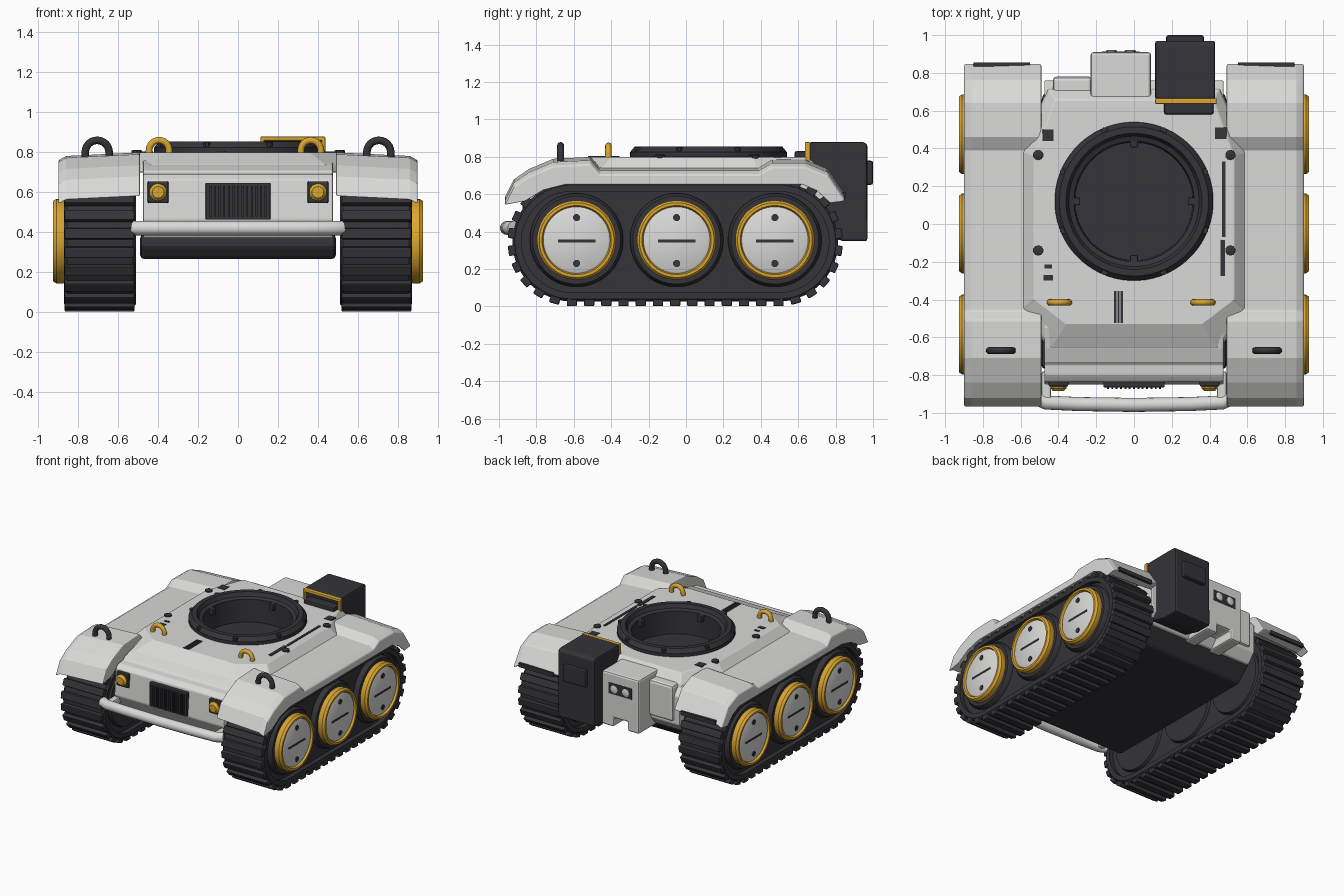
import bpy, bmesh, math
from mathutils import Vector, Matrix

if "Cube" in bpy.data.objects:
    bpy.data.objects.remove(bpy.data.objects["Cube"])


def material(name, rgb):
    m = bpy.data.materials.new(name)
    m.diffuse_color = (*rgb, 1)
    m.use_nodes = True
    m.node_tree.nodes["Principled BSDF"].inputs["Base Color"].default_value = m.diffuse_color
    return m


WHITE = material("light_grey_paint", (0.70, 0.70, 0.69))
DARK = material("dark_rubber_metal", (0.034, 0.034, 0.041))
YELLOW = material("yellow_paint", (0.70, 0.38, 0.03))


def make(name, bm, mat, bevel=0.0, smooth=None):
    bmesh.ops.recalc_face_normals(bm, faces=bm.faces)
    me = bpy.data.meshes.new(name)
    bm.to_mesh(me)
    bm.free()
    me.materials.append(mat)
    ob = bpy.data.objects.new(name, me)
    bpy.context.collection.objects.link(ob)
    if smooth:
        me.shade_smooth()
        me.set_sharp_from_angle(angle=math.radians(smooth))
    if bevel:
        b = ob.modifiers.new("bevel", 'BEVEL')
        b.width, b.segments, b.limit_method = bevel, 2, 'ANGLE'
    return ob


def loft(name, rings, mat, bevel=0.0, smooth=None, loop=False):
    bm = bmesh.new()
    vs = [[bm.verts.new(p) for p in r] for r in rings]
    n = len(vs[0])
    pairs = list(zip(vs, vs[1:])) + ([(vs[-1], vs[0])] if loop else [])
    for a, b in pairs:
        for i in range(n):
            j = (i + 1) % n
            bm.faces.new((a[i], a[j], b[j], b[i]))
    if not loop:
        bm.faces.new(vs[0])
        bm.faces.new(vs[-1])
    return make(name, bm, mat, bevel, smooth)


def add_box(bm, size, mtx):
    bmesh.ops.create_cube(bm, size=1, matrix=mtx @ Matrix.Diagonal((*size, 1)))


def box(name, c, size, mat, bevel=0.0):
    bm = bmesh.new()
    add_box(bm, size, Matrix.Translation(c))
    return make(name, bm, mat, bevel)


def prism_x(name, yz, x0, x1, mat, bevel=0.0, smooth=None):
    return loft(name, [[(x, y, z) for y, z in yz] for x in (x0, x1)], mat, bevel, smooth)


def lathe(name, prof, c, axis, mat, n=48, sign=1):
    # profile of (radius, height along axis)
    rings = []
    for r, h in prof:
        ring = []
        for i in range(n):
            a = 2 * math.pi * (i + 0.5) / n
            u, v, h2 = r * math.cos(a), r * math.sin(a), h * sign
            off = {'x': (h2, u, v), 'y': (u, h2, v), 'z': (u, v, h2)}[axis]
            ring.append(Vector(c) + Vector(off))
        rings.append(ring)
    return loft(name, rings, mat, smooth=35)


def sweep(name, path, r, side, mat, n=12):
    path, b, rings = [Vector(p) for p in path], Vector(side), []
    for i, p in enumerate(path):
        t = (path[min(i + 1, len(path) - 1)] - path[max(i - 1, 0)]).normalized()
        nrm = t.cross(b)
        rings.append([p + r * (nrm * math.cos(2 * math.pi * k / n) + b * math.sin(2 * math.pi * k / n))
                      for k in range(n)])
    return loft(name, rings, mat, smooth=40)


def hook(name, x, y, z, R, r, mat):
    arc = [(x - R * math.cos(math.pi * i / 12), y, z + R * math.sin(math.pi * i / 12)) for i in range(13)]
    sweep(name, [(x - R, y, z - 0.06)] + arc + [(x + R, y, z - 0.06)], r, (0, 1, 0), mat)


# Running gear
YF, YR, ZC = -0.61, 0.495, 0.345


def stadium(R, n=20):
    front = [(YF + R * math.cos(a), ZC + R * math.sin(a))
             for a in (math.pi / 2 + math.pi * i / n for i in range(n + 1))]
    rear = [(YR + R * math.cos(a), ZC + R * math.sin(a))
            for a in (-math.pi / 2 + math.pi * i / n for i in range(n + 1))]
    return front + rear


def stadium_at(s, R):
    # point and outward angle at distance s around the track
    L, H = YR - YF, math.pi * R
    if s < L:
        return YF + s, ZC - R, -math.pi / 2
    s -= L
    if s < H:
        a = -math.pi / 2 + s / R
        return YR + R * math.cos(a), ZC + R * math.sin(a), a
    s -= H
    if s < L:
        return YR - s, ZC + R, math.pi / 2
    a = math.pi / 2 + (s - L) / R
    return YF + R * math.cos(a), ZC + R * math.sin(a), a


# fender side profile (y, z): raised front and rear ends, lower middle
FENDER = [(-0.97, 0.58), (-0.92, 0.68), (-0.84, 0.735), (-0.71, 0.79), (-0.51, 0.80), (-0.46, 0.745),
          (0.39, 0.745), (0.46, 0.785), (0.64, 0.785), (0.76, 0.735), (0.85, 0.60), (0.77, 0.59),
          (0.70, 0.655), (0.62, 0.69), (-0.64, 0.69), (-0.76, 0.66), (-0.86, 0.60)]

for s, tag in ((-1, "left"), (1, "right")):
    band = [[(s * x, y, z) for y, z in stadium(R)]
            for R, x in ((0.305, 0.87), (0.318, 0.855), (0.318, 0.525), (0.305, 0.51), (0.27, 0.51), (0.27, 0.87))]
    loft(tag + "_track_band", band, DARK, smooth=30, loop=True)
    prism_x(tag + "_track_plate", stadium(0.29), s * 0.545, s * 0.835, DARK, smooth=30)
    bm = bmesh.new()
    count, R = 46, 0.322
    total = 2 * (YR - YF) + 2 * math.pi * R
    for i in range(count):
        y, z, a = stadium_at(total * i / count, R)
        add_box(bm, (0.35, 0.042, 0.055),
                Matrix.Translation((s * 0.693, y, z)) @ Matrix.Rotation(a, 4, 'X'))
    make(tag + "_track_lugs", bm, DARK, bevel=0.006)
    # wheels with yellow rims, pale covers, slot and two bolts
    for y in (-0.585, -0.05, 0.475):
        c = (0, y, 0.355)
        lathe(tag + "_wheel", [(0.24, 0.525), (0.25, 0.55), (0.25, 0.85), (0.235, 0.872)], c, 'x', DARK, sign=s)
        lathe(tag + "_wheel_rim", [(0.20, 0.85), (0.212, 0.875), (0.212, 0.91), (0.20, 0.927), (0.185, 0.927),
                                   (0.176, 0.905)], c, 'x', YELLOW, sign=s)
        lathe(tag + "_wheel_cover", [(0.178, 0.88), (0.178, 0.912), (0.168, 0.918)], c, 'x', WHITE, sign=s)
        box(tag + "_wheel_slot", (s * 0.918, y, 0.35), (0.006, 0.20, 0.014), DARK)
        for dz in (-0.125, 0.12):
            lathe(tag + "_wheel_bolt", [(0.02, 0.912), (0.02, 0.923)], (0, y, 0.355 + dz), 'x', DARK, 8, s)
    # fender, sloping down outwards, with chamfered outer edge
    rings = [[(s * x, y, z - k) for y, z in FENDER] for x, k in ((0.49, 0.0), (0.86, 0.018), (0.90, 0.04))]
    loft(tag + "_fender", rings, WHITE, bevel=0.008)
    box(tag + "_fender_rear_strip", (s * 0.70, 0.845, 0.595), (0.30, 0.02, 0.03), DARK)
    hook(tag + "_fender_hook", s * 0.705, -0.67, 0.80, 0.06, 0.019, DARK)

# Hull
hull = prism_x("hull_body", [(-0.55, 0.76), (-0.66, 0.735), (-0.73, 0.71), (-0.745, 0.695), (-0.80, 0.69),
                             (-0.835, 0.665), (-0.85, 0.46), (-0.80, 0.37), (0.70, 0.37), (0.76, 0.44),
                             (0.76, 0.66), (0.71, 0.72)], -0.475, 0.475, WHITE)


def outline(half, z):
    return [(x, y, z) for x, y in half] + [(-x, y, z) for x, y in reversed(half)]


deck = loft("upper_deck", [
    outline([(0.45, -0.67), (0.60, -0.46), (0.60, 0.38), (0.46, 0.72)], 0.70),
    outline([(0.44, -0.66), (0.59, -0.45), (0.59, 0.38), (0.45, 0.71)], 0.735),
    outline([(0.36, -0.53), (0.53, -0.40), (0.53, 0.36), (0.42, 0.66)], 0.80)], WHITE)
cutter = lathe("ring_cutter", [(0.332, 0.61), (0.332, 0.95)], (0, 0.12, 0), 'z', DARK, 64)
cutter.hide_render = True
cutter.hide_set(True)
for ob in (hull, deck):
    m = ob.modifiers.new("ring_hole", 'BOOLEAN')
    m.object, m.operation, m.solver = cutter, 'DIFFERENCE', 'EXACT'
    b = ob.modifiers.new("bevel", 'BEVEL')
    b.width, b.segments, b.limit_method = 0.008, 2, 'ANGLE'
prism_x("belly", [(-0.76, 0.39), (-0.77, 0.33), (-0.72, 0.265), (0.58, 0.265), (0.70, 0.39)],
        -0.49, 0.49, DARK, bevel=0.02)

# Turret ring and well
lathe("turret_ring", [(0.325, 0.60), (0.335, 0.79), (0.42, 0.79), (0.42, 0.825), (0.395, 0.855), (0.36, 0.855),
                      (0.345, 0.825), (0.318, 0.815), (0.312, 0.64)], (0, 0.12, 0), 'z', DARK, 64)
for i in range(4):
    a = i * math.pi / 2
    box("ring_tab", (0.305 * math.cos(a), 0.12 + 0.305 * math.sin(a), 0.79), (0.04, 0.04, 0.05), DARK, 0.006)
for i in range(8):
    a = (i + 0.5) * math.pi / 4
    lathe("ring_bolt", [(0.018, 0.83), (0.018, 0.85)],
          (0.405 * math.cos(a), 0.12 + 0.405 * math.sin(a), 0), 'z', DARK, 8)

# Deck details
for x in (-0.395, 0.365):
    hook("deck_hook", x, -0.415, 0.81, 0.05, 0.017, YELLOW)
for x in (-0.507, 0.51):
    for y in (0.365, -0.14):
        lathe("deck_bolt", [(0.028, 0.79), (0.028, 0.808), (0.02, 0.812)], (x, y, 0), 'z', DARK, 10)
for i in range(3):
    box("deck_vent", (-0.10 + 0.018 * i, -0.44, 0.80), (0.013, 0.17, 0.008), DARK)
box("deck_slit", (0.475, 0.13, 0.80), (0.018, 0.40, 0.01), DARK)
box("deck_slit_wide", (0.47, -0.18, 0.80), (0.026, 0.19, 0.01), DARK)
for x, y, w, d in ((-0.455, 0.47, 0.06, 0.06), (0.46, 0.48, 0.06, 0.06), (-0.455, -0.285, 0.05, 0.03),
                   (-0.455, -0.225, 0.04, 0.02)):
    box("deck_plate", (x, y, 0.80), (w, d, 0.008), DARK)

# Front: grille, lamps, bumper
box("grille_frame", (0, -0.845, 0.555), (0.325, 0.04, 0.185), DARK, 0.006)
for i in range(13):
    box("grille_slat", (-0.138 + 0.023 * i, -0.868, 0.555), (0.010, 0.012, 0.155), DARK)
for x in (-0.40, 0.40):
    box("lamp_plate", (x, -0.84, 0.60), (0.105, 0.04, 0.11), DARK, 0.008)
    lathe("lamp", [(0.045, 0.84), (0.045, 0.868), (0.03, 0.885)], (x, 0, 0.60), 'y', YELLOW, 10, -1)
    box("bumper_strut", (x * 1.16, -0.86, 0.42), (0.05, 0.16, 0.05), WHITE, 0.01)
sweep("bumper", [(-0.52, -0.92, 0.42), (-0.47, -0.945, 0.42), (-0.30, -0.953, 0.42), (0, -0.958, 0.42),
                 (0.30, -0.953, 0.42), (0.47, -0.945, 0.42), (0.52, -0.92, 0.42)], 0.037, (0, 0, 1), WHITE, 16)

# Rear: pale housing with socket panel and notch
bm = bmesh.new()
prof = [(-0.23, 0.36), (-0.13, 0.36), (-0.13, 0.43), (-0.01, 0.43), (-0.01, 0.36), (0.09, 0.36),
        (0.09, 0.78), (-0.23, 0.78)]
bm.free()
loft("rear_housing", [[(x, y, z) for x, z in prof] for y in (0.64, 0.91)], WHITE, bevel=0.015)
box("socket_panel", (-0.07, 0.908, 0.66), (0.20, 0.01, 0.085), DARK)
for x in (-0.12, -0.02):
    lathe("socket", [(0.03, 0.90), (0.03, 0.918), (0.018, 0.922)], (x, 0, 0.66), 'y', WHITE, 16)
box("rear_side_block", (-0.325, 0.70, 0.60), (0.21, 0.16, 0.28), WHITE, 0.02)

# Rear dark pack with yellow band
prism_x("rear_pack", [(0.66, 0.88), (0.66, 0.40), (0.84, 0.35), (0.97, 0.35), (0.97, 0.865), (0.95, 0.88)],
        0.112, 0.43, DARK, bevel=0.012)
box("pack_panel", (0.27, 0.975, 0.715), (0.20, 0.05, 0.13), DARK, 0.012)
box("pack_mount", (0.29, 0.62, 0.79), (0.26, 0.08, 0.08), DARK, 0.01)
box("pack_band_top", (0.275, 0.65, 0.868), (0.325, 0.03, 0.022), YELLOW, 0.006)
for x in (0.122, 0.428):
    box("pack_band_side", (x, 0.65, 0.82), (0.02, 0.03, 0.11), YELLOW, 0.006)
